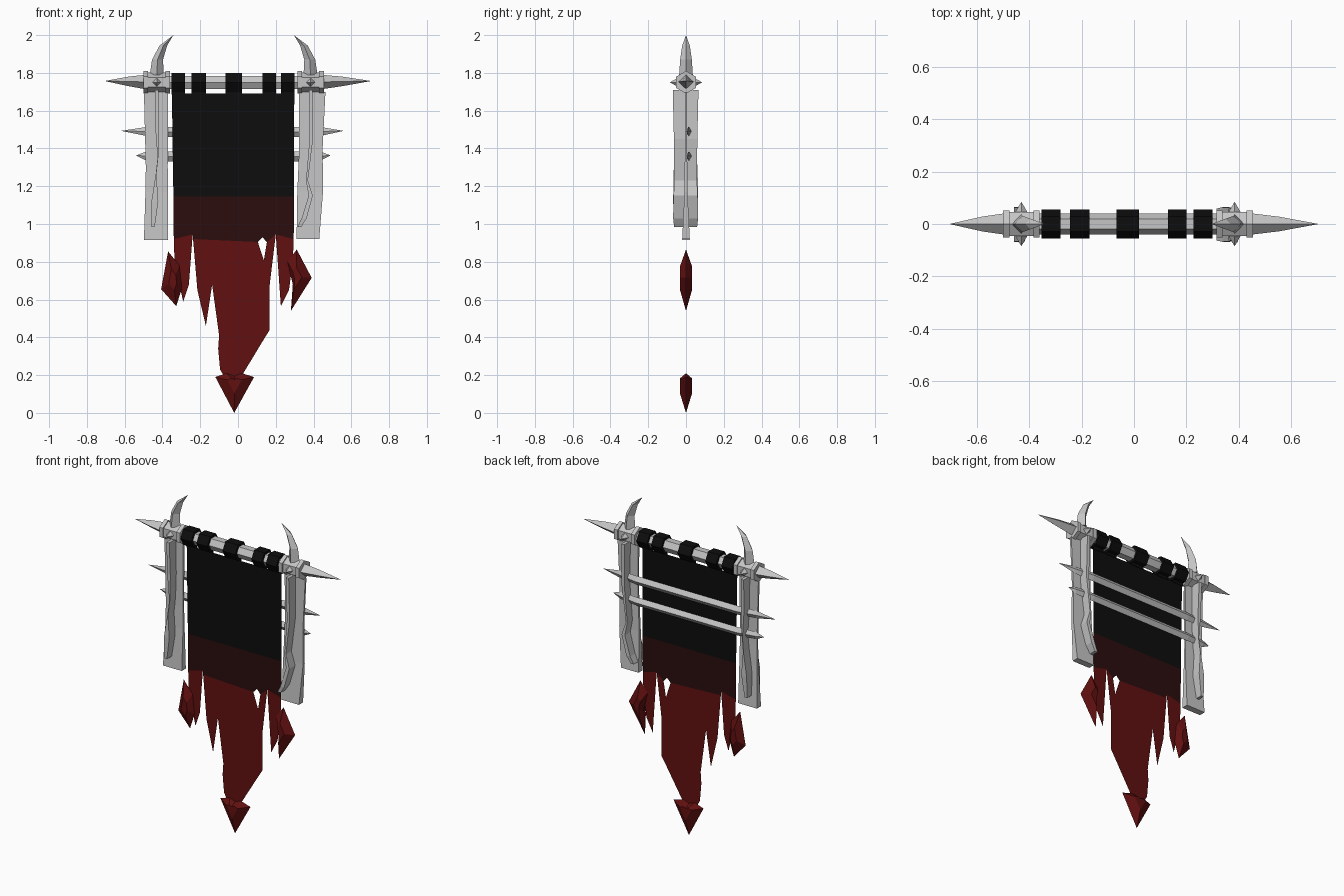
import bpy
import bmesh
from math import pi, sin, cos

if "Cube" in bpy.data.objects:
    bpy.data.objects.remove(bpy.data.objects["Cube"])


def material(name, r, g, b, rough=0.8):
    m = bpy.data.materials.new(name)
    m.use_nodes = True
    m.diffuse_color = (r, g, b, 1)
    bsdf = m.node_tree.nodes["Principled BSDF"]
    bsdf.inputs["Base Color"].default_value = (r, g, b, 1)
    bsdf.inputs["Roughness"].default_value = rough
    return m


GREY = material("pale iron", 0.56, 0.56, 0.56)
BLACK = material("black cloth", 0.004, 0.004, 0.004)
BAND = material("dark red band", 0.024, 0.004, 0.004)
RED = material("blood red", 0.12, 0.005, 0.005)

MID = -0.023      # centre of the frame
REACH = 0.407     # frame centre to each collar
ROD_Z = 1.75


def finish(name, bm, *mats):
    bmesh.ops.recalc_face_normals(bm, faces=bm.faces[:])
    mesh = bpy.data.meshes.new(name)
    bm.to_mesh(mesh)
    bm.free()
    for m in mats:
        mesh.materials.append(m)
    obj = bpy.data.objects.new(name, mesh)
    bpy.context.collection.objects.link(obj)
    return obj


def loft(name, sections, mat, axis="z", sides=4, box=False, turn=0.0):
    """Skin sections (x, y, z, half_a, half_b) laid along an axis."""
    bm = bmesh.new()
    grow = 2 ** 0.5 if box else 1
    turn = pi / 4 if box else turn
    rings = []
    for x, y, z, a, b in sections:
        ring = []
        for i in range(sides):
            t = turn + 2 * pi * i / sides
            u, v = a * grow * cos(t), b * grow * sin(t)
            offset = {"x": (0, u, v), "y": (u, 0, v), "z": (u, v, 0)}[axis]
            ring.append(bm.verts.new((x + offset[0], y + offset[1], z + offset[2])))
        rings.append(ring)
    for lo, hi in zip(rings, rings[1:]):
        for i in range(sides):
            j = (i + 1) % sides
            bm.faces.new((lo[i], lo[j], hi[j], hi[i]))
    bm.faces.new(rings[0])
    bm.faces.new(rings[-1])
    bmesh.ops.remove_doubles(bm, verts=bm.verts[:], dist=0.0002)
    return finish(name, bm, mat)


def hex_bar(name, x0, x1, radius, mat, turn=0.0):
    ends = [(x, 0, ROD_Z, radius, radius) for x in (x0, x1)]
    return loft(name, ends, mat, "x", 6, turn=turn)


def gem(name, outline, shrink=0.38, depth=0.032):
    """Flat outline raised to a smaller facet on both faces."""
    bm = bmesh.new()
    n = len(outline)
    cx = sum(p[0] for p in outline) / n
    cz = sum(p[1] for p in outline) / n
    rim = [bm.verts.new((x, 0, z)) for x, z in outline]
    for y in (-depth, depth):
        top = [bm.verts.new((cx + (x - cx) * shrink, y, cz + (z - cz) * shrink))
               for x, z in outline]
        bm.faces.new(top)
        for i in range(n):
            j = (i + 1) % n
            bm.faces.new((rim[i], rim[j], top[j], top[i]))
    return finish(name, bm, RED)


# Top rod
hex_bar("rod", MID - REACH, MID + REACH, 0.04, GREY)

# Collars, end spikes, studs and horns on both sides
for side, label, tip in ((1, "left", 0.705), (-1, "right", -0.705)):
    cx = MID + side * REACH
    hex_bar(label + "_collar", cx - 0.05, cx + 0.05, 0.052, GREY, pi / 6)
    for k, where in ((-1, "a"), (1, "b")):
        hex_bar(f"{label}_collar_ring_{where}", cx + k * 0.046, cx + k * 0.07,
                0.06, GREY, pi / 6)
        loft(f"{label}_stud_{where}",
             [(cx, k * 0.04, ROD_Z, 0.026, 0.026), (cx, k * 0.085, ROD_Z, 0, 0)],
             GREY, "y")
    base = cx + side * 0.068
    loft(label + "_end_spike",
         [(base, 0, 1.752, 0.04, 0.037),
          (base + (tip - base) * 0.4, 0, 1.755, 0.028, 0.025),
          (tip, 0, 1.757, 0, 0)], GREY, "x")
    horn = [(0, 1.79, 0.037, 0.036), (0.004, 1.87, 0.029, 0.031),
            (0.035, 1.945, 0.02, 0.02), (0.088, 2.0, 0, 0)]
    loft(label + "_horn", [(cx - side * d, 0, z, a, b) for d, z, a, b in horn], GREY)

# Hanging boards: a thin board across and a ragged fin through it
boards = {
    "right": [(-0.434, 1.7, 0.064), (-0.43, 1.3, 0.058), (-0.43, 1.17, 0.06),
              (-0.434, 0.915, 0.064)],
    "left": [(0.393, 1.7, 0.07), (0.386, 1.4, 0.062), (0.382, 1.17, 0.068),
             (0.37, 0.92, 0.06)],
}
fins = {
    "right": [(-0.43, 1.71, 0.01), (-0.427, 1.5, 0.01), (-0.424, 1.35, 0.002),
              (-0.434, 1.26, 0.002), (-0.44, 1.12, 0.018), (-0.45, 0.985, 0.009)],
    "left": [(0.385, 1.71, 0.01), (0.388, 1.45, 0.009), (0.365, 1.23, 0.005),
             (0.385, 1.15, 0.011), (0.35, 1.03, 0.013), (0.285 + 0.04, 0.985, 0.01)],
}
fin_depth = (0.068, 0.062, 0.06, 0.064, 0.066, 0.061)
for label in boards:
    thick = (0.006, 0.006, 0.008, 0.02)
    loft(label + "_board",
         [(x, 0, z, w, t) for (x, z, w), t in zip(boards[label], thick)],
         GREY, box=True)
    loft(label + "_fin",
         [(x, -0.002, z, w, d) for (x, z, w), d in zip(fins[label], fin_depth)],
         GREY, box=True)

# Spiked crossbars behind the cloth
for name, z, x0, x1, r in (("upper_crossbar", 1.49, -0.62, 0.56, 0.027),
                           ("lower_crossbar", 1.36, -0.54, 0.49, 0.026)):
    loft(name, [(x0, 0.01, z + 0.003, 0, 0), (-0.49, 0.012, z, 0.011, r * 0.85),
                (-0.37, 0.02, z - 0.003, 0.019, r), (0.32, 0.02, z - 0.003, 0.019, r),
                (0.44, 0.012, z, 0.011, r * 0.85), (x1, 0.01, z + 0.003, 0, 0)],
         GREY, "x")

# Cloth loops round the rod, each with a tab down to the cloth
loops = [(-0.353, -0.28), (-0.245, -0.17), (-0.067, 0.02), (0.13, 0.2), (0.228, 0.3)]
for i, (x0, x1) in enumerate(loops, 1):
    hex_bar(f"cloth_loop_{i}", x0, x1, 0.056, BLACK)
    loft(f"loop_tab_{i}", [((x0 + x1) / 2, 0, z, (x1 - x0) / 2, 0.004)
                           for z in (1.72, 1.685)], BLACK, box=True)

# Cloth: black field, dark band and torn red strips
hole_top, hole_left = (0.13, 0.93), (0.105, 0.905)
hole_right, hole_low = (0.153, 0.903), (0.137, 0.807)
slit_a, slit_b, fork = (-0.24, 0.945), (0.2, 0.945), (0.137, 0.39)
low_l, low_r = (-0.34, 0.92), (0.295, 0.92)
step = (-0.235, 0.92)
hem_l, hem_r = (-0.342, 1.145), (0.296, 1.145)
panels = [
    (0, [(-0.35, 1.69), (0.298, 1.69), hem_r, hem_l]),
    (1, [hem_l, hem_r, low_r, slit_b, hole_right, hole_top, hole_left, step,
         slit_a, low_l]),
    (2, [low_l, (-0.335, 0.78), (-0.29, 0.59), (-0.26, 0.68), slit_a]),
    (2, [slit_a, (-0.215, 0.65), (-0.17, 0.46), (-0.137, 0.68), (-0.1, 0.41),
         (-0.105, 0.34), (-0.095, 0.23), (-0.06, 0.17), (0.01, 0.18), fork,
         hole_low, hole_left, step]),
    (2, [fork, (0.168, 0.44), (0.168, 0.68), slit_b, hole_right, hole_low]),
    (2, [slit_b, (0.227, 0.565), (0.27, 0.65), (0.29, 0.8), low_r]),
]
bm = bmesh.new()
for index, outline in panels:
    face = bm.faces.new([bm.verts.new((x, 0, z)) for x, z in outline])
    face.material_index = index
bmesh.ops.remove_doubles(bm, verts=bm.verts[:], dist=0.0005)
finish("cloth", bm, BLACK, BAND, RED)

# Crystals on the torn ends
gem("right_crystal", [(-0.37, 0.855), (-0.407, 0.655), (-0.327, 0.565),
                      (-0.297, 0.66), (-0.31, 0.78)])
gem("left_crystal", [(0.311, 0.865), (0.39, 0.715), (0.28, 0.54),
                     (0.29, 0.68), (0.262, 0.8)])
gem("bottom_crystal", [(-0.12, 0.19), (-0.02, 0), (0.085, 0.19), (0.02, 0.21),
                       (-0.02, 0.195), (-0.06, 0.21)])
